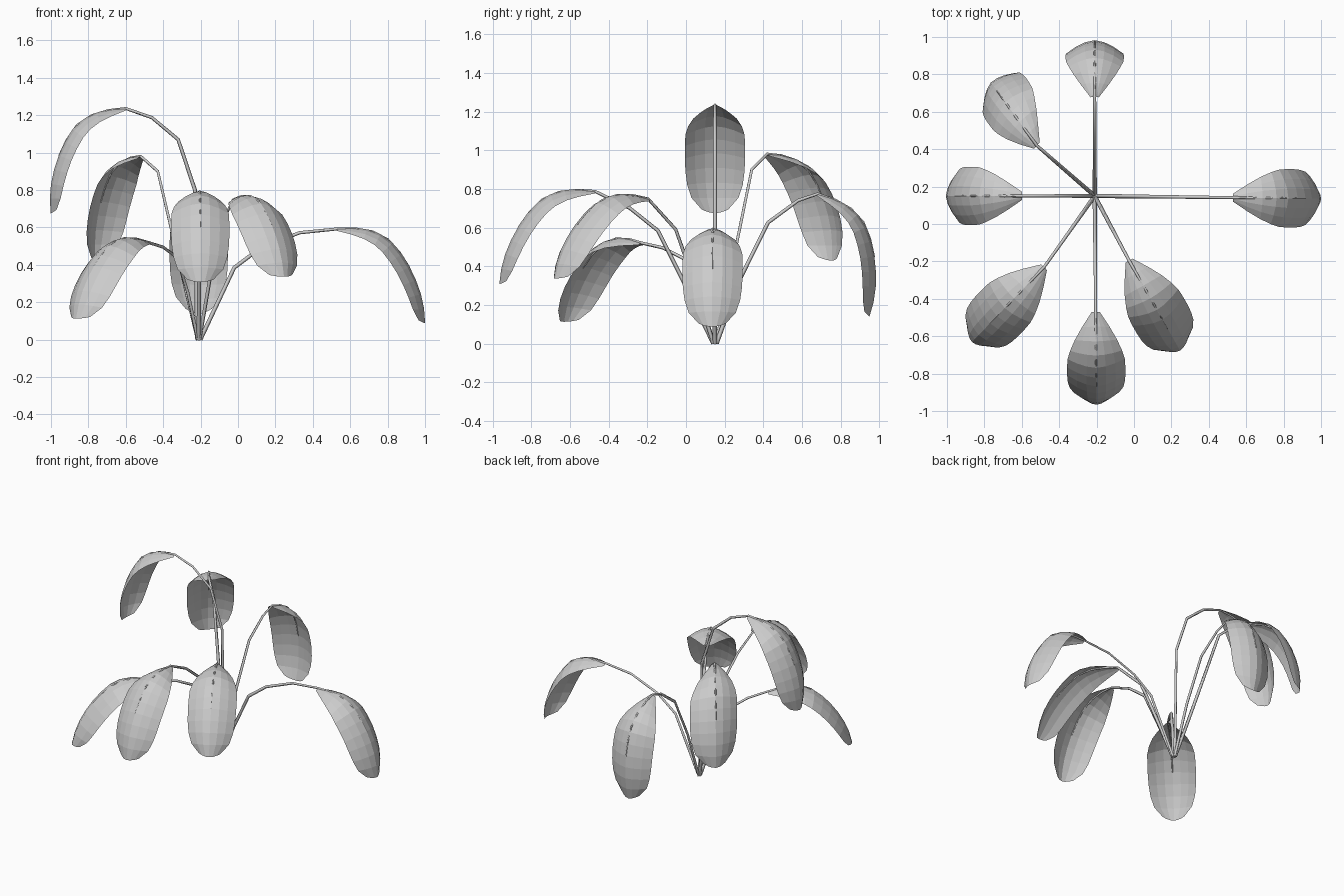
import bpy, bmesh, math
from mathutils import Vector
from mathutils.geometry import interpolate_bezier

if "Cube" in bpy.data.objects:
    bpy.data.objects.remove(bpy.data.objects["Cube"])

BASE = Vector((-0.21, 0.15, 0))
UP = Vector((0, 0, 1))

# leaf outline: half width at even steps along the leaf
HALF_WIDTHS = [.022, .074, .113, .139, .153, .156, .156, .153, .144, .122, .07]
# arched leaf spine: (along chord, height above chord)
SPINE = [(0, 0), (.09, .10), (.2, .158), (.31, .163), (.45, .135), (.59, .075), (.69, 0)]


def heading(deg):
    a = math.radians(deg)
    return Vector((math.cos(a), math.sin(a), 0))


def smooth(pts, per=6):
    """Dense smooth path through the points."""
    p = [pts[0]] + pts + [pts[-1]]
    out = []
    for i in range(1, len(p) - 2):
        h1 = p[i] + (p[i + 1] - p[i - 1]) / 6
        h2 = p[i + 1] - (p[i + 2] - p[i]) / 6
        out += interpolate_bezier(p[i], h1, h2, p[i + 1], per + 1)[:-1]
    return out + [pts[-1]]


def sample(path, t):
    """Point at fraction t of the path length."""
    lens = [(b - a).length for a, b in zip(path, path[1:])]
    want = t * sum(lens)
    for a, b, l in zip(path, path[1:], lens):
        if want <= l:
            return a.lerp(b, want / max(l, 1e-9))
        want -= l
    return path[-1].copy()


def make_leaf(name, start, direction, droop, facing):
    # same arched leaf each time, its chord tilted down by the droop angle
    a = math.radians(droop)
    along = direction * math.cos(a) - UP * math.sin(a)
    above = direction * math.sin(a) + UP * math.cos(a)
    path = smooth([start + along * s + above * h for s, h in SPINE])
    side = UP.cross(facing)
    bm = bmesh.new()
    rows = []
    last = len(HALF_WIDTHS) - 1
    for i, hw in enumerate(HALF_WIDTHS):
        t = i / last
        tan = (sample(path, min(1, t + .06)) - sample(path, max(0, t - .06))).normalized()
        up = tan.cross(side).normalized()
        row = []
        for k in range(-3, 4):
            u = k / 3
            pull = .018 * u * u if i == last else 0
            row.append(bm.verts.new(sample(path, t) + side * hw * u
                                    - up * hw * .47 * abs(u) ** 1.7 - tan * pull))
        rows.append(row)
    for r, s in zip(rows, rows[1:]):
        for k in range(6):
            bm.faces.new((r[k], s[k], s[k + 1], r[k + 1]))
    me = bpy.data.meshes.new(name)
    bm.to_mesh(me)
    bm.free()
    bpy.context.collection.objects.link(bpy.data.objects.new(name, me))
    return path


def make_stem(name, pts, leaf_path):
    # stalk plus a tapering midrib under the leaf
    pts = pts + [sample(leaf_path, .12 * k) - UP * .003 for k in range(1, 6)]
    n = len(pts)
    cu = bpy.data.curves.new(name, 'CURVE')
    cu.dimensions = '3D'
    cu.bevel_depth = 0.01
    cu.bevel_resolution = 0
    cu.use_fill_caps = True
    sp = cu.splines.new('POLY')
    sp.points.add(n - 1)
    for i, p in enumerate(pts):
        sp.points[i].co = (*p, 1)
        sp.points[i].radius = 1.15 - .8 * i / (n - 1)
    bpy.context.collection.objects.link(bpy.data.objects.new(name, cu))


def make_arm(name, azimuth, yaw, droop, stalk, facing=None):
    d = heading(azimuth)
    pts = [BASE + d * r + UP * z for r, z in [(.008, 0)] + stalk]
    path = make_leaf("leaf_" + name, pts[-1], heading(azimuth + yaw), droop,
                     heading(azimuth + yaw if facing is None else facing))
    make_stem("stem_" + name, pts, path)


# arms: azimuth, leaf yaw, leaf droop, stalk as (distance, height)
make_arm("right", -0.7, 0, 47, [(.19, .385), (.33, .49), (.54, .572), (.74, .592)])
make_arm("left", 180, 0, 54.4, [(.02, .80), (.11, 1.07), (.25, 1.187), (.39, 1.236)])
make_arm("back", 90, 0, 67, [(.13, .336), (.275, .626), (.43, .74), (.53, .774)])
make_arm("front", -89.5, 0, 44, [(.165, .326), (.295, .584), (.44, .70), (.62, .787)])
make_arm("front_right", -62, 1.5, 36.5, [(.17, .44), (.23, .59), (.39, .747)])
make_arm("back_left", 139, -13, 53, [(.15, .45), (.29, .9), (.41, .98)], 137)
make_arm("front_left", 234.6, -8.5, 36.2, [(.10, .25), (.20, .44), (.33, .495), (.466, .52)])
